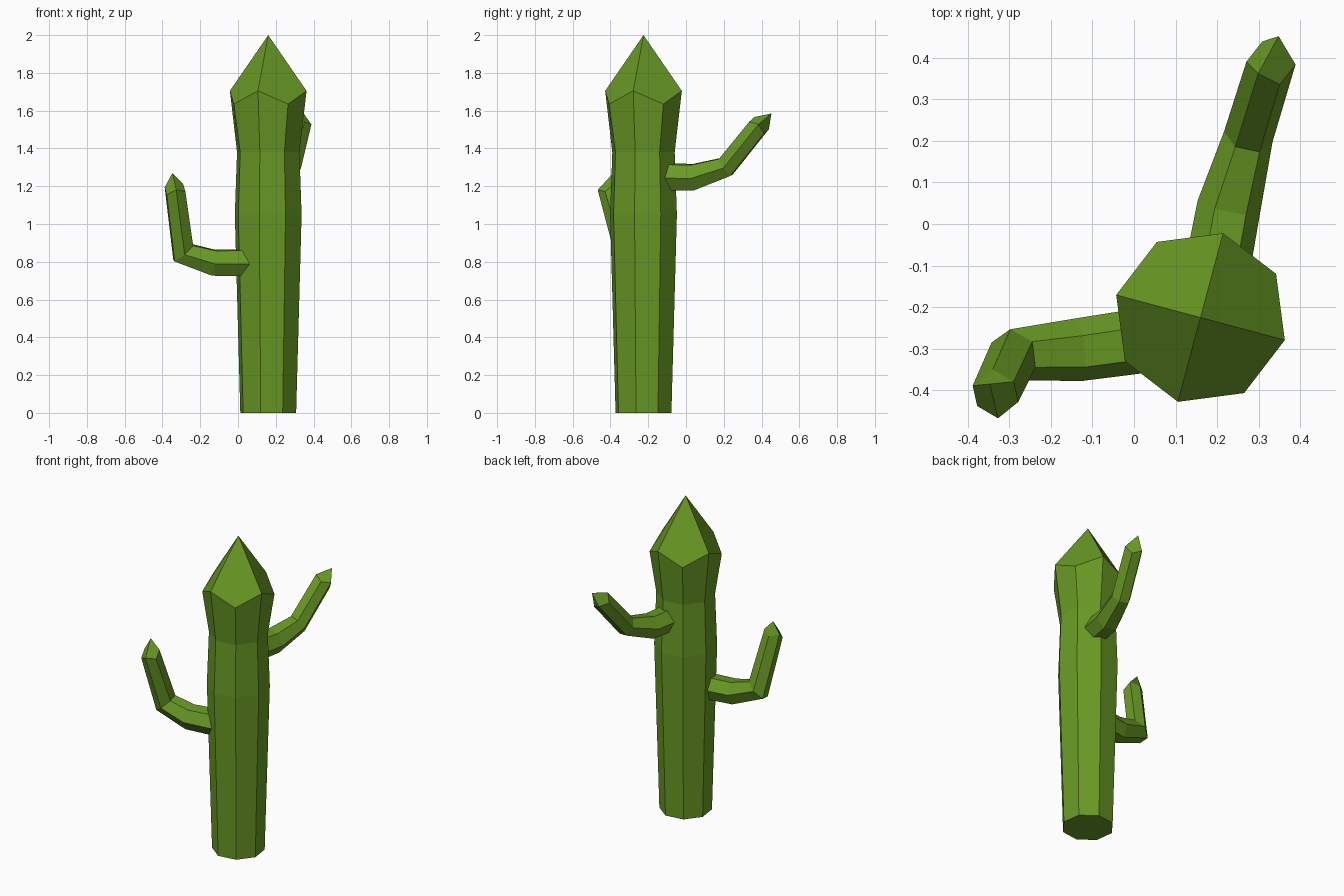
import bpy, bmesh
from math import sin, cos, radians, tau
from mathutils import Vector

cube = bpy.data.objects.get("Cube")
if cube:
    bpy.data.objects.remove(cube)

green = bpy.data.materials.new("cactus_green")
green.use_nodes = True
color = (0.14, 0.32, 0.018, 1)
green.diffuse_color = color
shader = next(n for n in green.node_tree.nodes if n.type == 'BSDF_PRINCIPLED')
shader.inputs["Base Color"].default_value = color


def skin(name, rings, apex):
    """Loft rings of points, close the base, and roof the end with kite faces."""
    bm = bmesh.new()
    rows = [[bm.verts.new(p) for p in ring] for ring in rings]
    n = len(rows[0])
    for a, b in zip(rows, rows[1:]):
        for i in range(n):
            j = (i + 1) % n
            bm.faces.new((a[i], a[j], b[j], b[i]))
    bm.faces.new(rows[0][::-1])
    tip, top = bm.verts.new(apex), rows[-1]
    for i in range(0, n, 2):
        bm.faces.new((tip, top[i], top[i + 1], top[(i + 2) % n]))
    bmesh.ops.recalc_face_normals(bm, faces=bm.faces)
    mesh = bpy.data.meshes.new(name)
    bm.to_mesh(mesh)
    bm.free()
    mesh.materials.append(green)
    obj = bpy.data.objects.new(name, mesh)
    bpy.context.collection.objects.link(obj)


# Trunk: eight sides, swelling at the middle and flaring under a pointed cap
cx, cy = 0.16, -0.225
trunk = []
for z, r in [(0, 0.153), (1.05, 0.183), (1.38, 0.171), (1.705, 0.21)]:
    ring = []
    for i in range(8):
        a = radians(-15) + tau * i / 8
        drop = 0.07 if z > 1.5 and i % 2 else 0
        ring.append((cx + r * cos(a), cy + r * sin(a), z - drop))
    trunk.append(ring)
skin("trunk", trunk, (cx, cy, 2))


def arm(name, path, radii, side, turn, apex):
    """Six-sided arm along a bent path, mitred at the elbow."""
    pts = [Vector(p) for p in path]
    side = Vector(side)
    rings = []
    for k, p in enumerate(pts):
        before = (p - pts[k - 1]).normalized() if k else None
        after = (pts[k + 1] - p).normalized() if k + 1 < len(pts) else None
        t = ((before or after) + (after or before)).normalized()
        side = (side - t * side.dot(t)).normalized()
        up = side.cross(t)
        if up.z < 0:
            up = -up
        stretch = 1 / t.dot(after or before)
        ring = []
        for i in range(6):
            a = radians(turn) + tau * i / 6
            q = p + radii[k] * (side * cos(a) + up * sin(a) * stretch)
            if after is None and i % 2:
                q -= t * 0.025
            ring.append(q)
        rings.append(ring)
    skin(name, rings, apex)


# Lower arm, bending straight up
arm("right_arm",
    [(0.06, -0.275, 0.795), (-0.13, -0.302, 0.795),
     (-0.29, -0.315, 0.848), (-0.335, -0.412, 1.195)],
    [0.079, 0.076, 0.063, 0.058], (0, -1, 0), -5, (-0.347, -0.385, 1.27))

# Upper arm, slanting up behind the trunk
arm("back_arm",
    [(0.2, -0.11, 1.25), (0.228, 0.04, 1.248),
     (0.275, 0.21, 1.302), (0.332, 0.395, 1.532)],
    [0.079, 0.077, 0.06, 0.058], (1, 0, 0), -5, (0.348, 0.452, 1.585))
